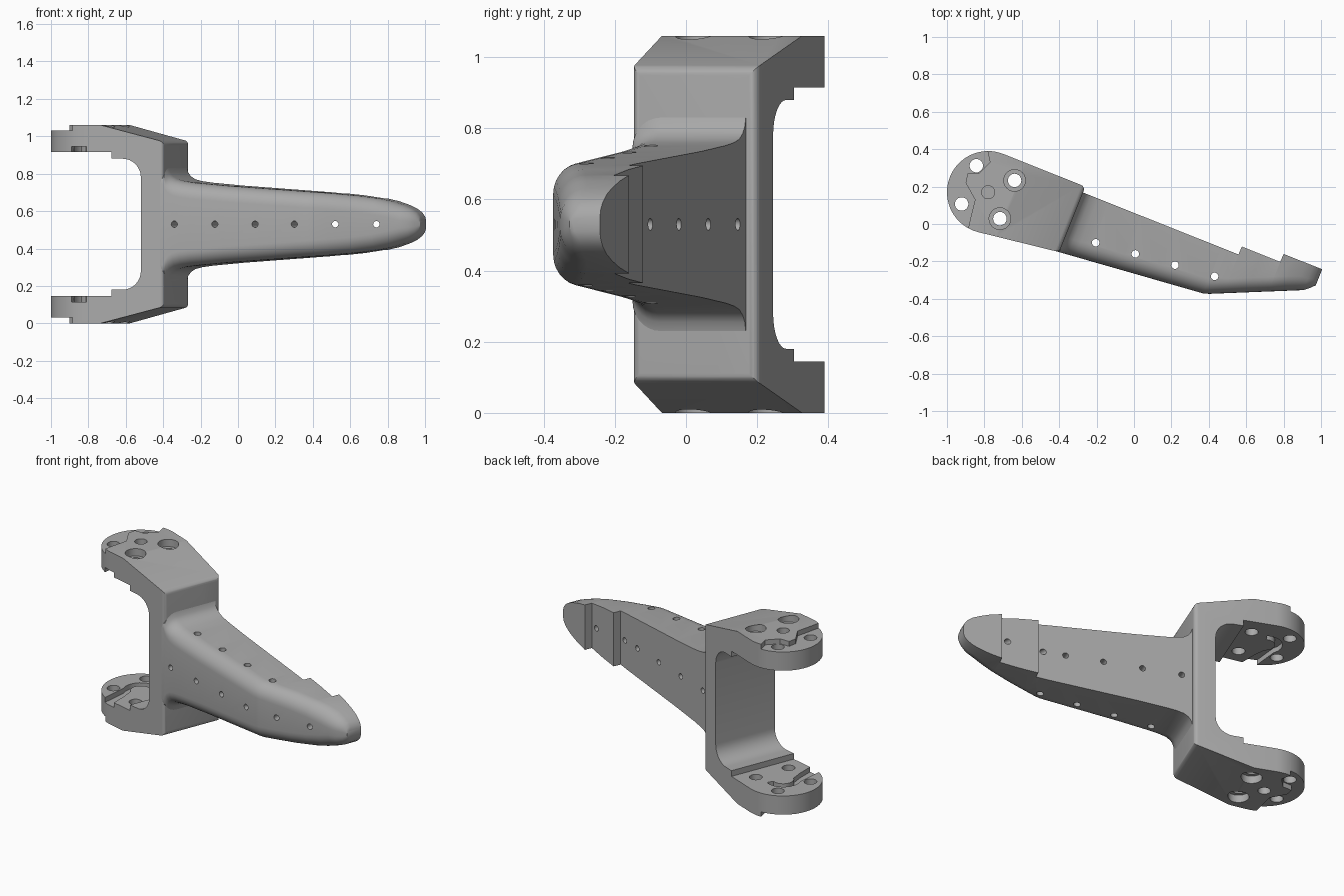
import bpy, bmesh
from math import sin, cos, radians, pi
from mathutils import Matrix, Vector

cube = bpy.data.objects.get("Cube")
if cube:
    bpy.data.objects.remove(cube)

MID, TOP = 0.53, 1.06
# Local frame: u along the arm, v across it, origin at the centre of the ears
U, V, C = Vector((0.929, -0.37, 0)), Vector((0.37, 0.929, 0)), Vector((-0.78, 0.17, 0))
FRAME = Matrix.Translation(C) @ Matrix((U, V, (0, 0, 1))).transposed().to_4x4()
WORLD = Matrix.Translation(C)

grey = bpy.data.materials.new("satin_grey")
grey.use_nodes = True
grey.diffuse_color = (0.4, 0.4, 0.4, 1)
grey.node_tree.nodes["Principled BSDF"].inputs["Base Color"].default_value = grey.diffuse_color


def loft(name, rings, frame=FRAME):
    """Skin equal-length rings of points and cap both ends."""
    bm = bmesh.new()
    loops = [[bm.verts.new(p) for p in ring] for ring in rings]
    n = len(loops[0])
    for a, b in zip(loops, loops[1:]):
        for i in range(n):
            j = (i + 1) % n
            bm.faces.new((a[i], a[j], b[j], b[i]))
    bm.faces.new(loops[0][::-1])
    bm.faces.new(loops[-1])
    bmesh.ops.recalc_face_normals(bm, faces=bm.faces)
    mesh = bpy.data.meshes.new(name)
    bm.to_mesh(mesh)
    bm.free()
    mesh.transform(frame)
    mesh.materials.append(grey)
    obj = bpy.data.objects.new(name, mesh)
    bpy.context.collection.objects.link(obj)
    return obj


def prism(name, pts, a, b, frame=FRAME):
    return loft(name, [[(x, y, z) for x, y in pts] for z in (a, b)], frame)


def boolean(obj, tool, operation="DIFFERENCE"):
    tool.hide_render = True
    mod = obj.modifiers.new("cut", "BOOLEAN")
    mod.operation, mod.solver, mod.object = operation, "EXACT", tool
    bpy.context.view_layer.objects.active = obj
    bpy.ops.object.modifier_apply(modifier=mod.name)
    bpy.data.objects.remove(tool)


def arc(cx, cy, r, start, end, n):
    angles = [radians(start + (end - start) * i / n) for i in range(n + 1)]
    return [(cx + r * cos(t), cy + r * sin(t)) for t in angles]


def drill(obj, start, end, r):
    """Round hole between two points in model space."""
    a, b = Vector(start), Vector(end)
    turn = (b - a).to_track_quat("Z", "Y").to_matrix().to_4x4()
    circle = arc(0, 0, r, 0, 345, 23)
    boolean(obj, prism("drill", circle, 0, (b - a).length, Matrix.Translation(a) @ turn))


# Clevis bracket: side profile crossed with the plan outline
half = [(0.35, MID)] + arc(0.25, 0.28, 0.1, 0, -90, 8)
half += [(0.19, 0.18), (0.19, 0.145), (-0.3, 0.145), (-0.3, 0), (0.13, 0)]
half += arc(0.442, 0.112, 0.03, -75, 0, 5)
side = half + [(u, TOP - z) for u, z in half[:0:-1]]
bracket = loft("clevis_bracket", [[(u, v, z) for u, z in side] for v in (-0.4, 0.4)])
plan = arc(0, 0, 0.22, 90, 277, 32) + arc(0.447, -0.135, 0.025, -83, 0, 5)
plan += arc(0.447, 0.195, 0.025, 0, 90, 5)
boolean(bracket, prism("plan", plan, -0.1, TOP + 0.1), "INTERSECT")

# Stepped outer ear faces and curved inner grooves
step = [(-0.02, 0.3), (0.01, 0.16), (-0.05, 0.1), (-0.11, 0.1), (-0.12, 0.05),
        (-0.07, -0.04), (-0.09, -0.12), (-0.13, -0.3), (-0.4, -0.3), (-0.4, 0.3)]
groove = [(-0.12, -0.3), (-0.03, -0.3), (-0.03, -0.12)] + arc(0, 0, 0.06, 230, 60, 8)
groove += arc(0, 0, 0.1, 60, 200, 8) + [(-0.1, -0.1)]
for pts, a, b in ((step, -0.05, 0.03), (groove, 0.115, 0.16)):
    boolean(bracket, prism("lower_recess", pts, a, b, WORLD))
    boolean(bracket, prism("upper_recess", pts, TOP - b, TOP - a, WORLD))

# Bolt circle, two counterbores and a shallow centre hole on each ear
for i in range(4):
    t = radians(24 + 90 * i)
    x, y = C.x + 0.155 * cos(t), C.y + 0.155 * sin(t)
    drill(bracket, (x, y, -0.1), (x, y, TOP + 0.1), 0.036)
    if i in (0, 3):
        drill(bracket, (x, y, -0.1), (x, y, 0.045), 0.058)
        drill(bracket, (x, y, TOP - 0.045), (x, y, TOP + 0.1), 0.058)
drill(bracket, (C.x, C.y, -0.1), (C.x, C.y, 0.05), 0.035)
drill(bracket, (C.x, C.y, TOP - 0.05), (C.x, C.y, TOP + 0.1), 0.035)


# Tapered arm: rounded on the front edge, square on the stepped back
def section(u, front, back, h):
    r = min(0.085, h * 0.8, (back - front) * 0.6)
    pts = [(back, -h)] + [(x, y) for x, y in arc(front + r, -h + r, r, 270, 180, 7)]
    pts += arc(front + r, h - r, r, 180, 90, 7) + [(back, h)]
    return [(u, v, MID + z) for v, z in pts]


def front_edge(u):
    if u < 1.28:
        return -0.157 + (u - 0.472) * 0.1
    return -0.076 + (u - 1.28) * 0.445 + max(0, u - 1.77) * 0.6


heights = [(0.44, 0.31), (0.472, 0.3), (0.48, 0.275), (0.495, 0.256), (0.52, 0.24),
           (0.56, 0.23), (0.62, 0.222), (0.8, 0.206), (1.0, 0.192), (1.2, 0.178),
           (1.27, 0.173), (1.3, 0.171), (1.367, 0.165), (1.368, 0.165), (1.48, 0.154),
           (1.589, 0.138), (1.59, 0.138), (1.66, 0.122), (1.72, 0.102), (1.76, 0.084),
           (1.79, 0.062), (1.805, 0.042), (1.812, 0.02)]
rings = []
for u, h in heights:
    back = 0.186 if u < 1.3675 else 0.232 if u < 1.5895 else 0.278
    rings.append(section(u, front_edge(u), back, h))
arm = loft("tapered_arm", rings)

# Cross holes through the arm, then vertical holes
for u in (0.533, 0.757, 0.98, 1.197):
    p = C + u * U + Vector((0, 0, MID))
    drill(arm, p - 0.4 * V, p + 0.4 * V, 0.017)
for x in (0.52, 0.74):
    drill(arm, (x, -0.6, MID), (x, 0.2, MID), 0.017)
for i in range(4):
    x, y = -0.205 + 0.212 * i, -0.1 - 0.06 * i
    drill(arm, (x, y, 0), (x, y, TOP), 0.02)

# Smooth shading with crisp edges
for obj in (bracket, arm):
    bpy.ops.object.select_all(action="DESELECT")
    obj.select_set(True)
    bpy.context.view_layer.objects.active = obj
    bpy.ops.object.shade_smooth_by_angle(angle=radians(32))
